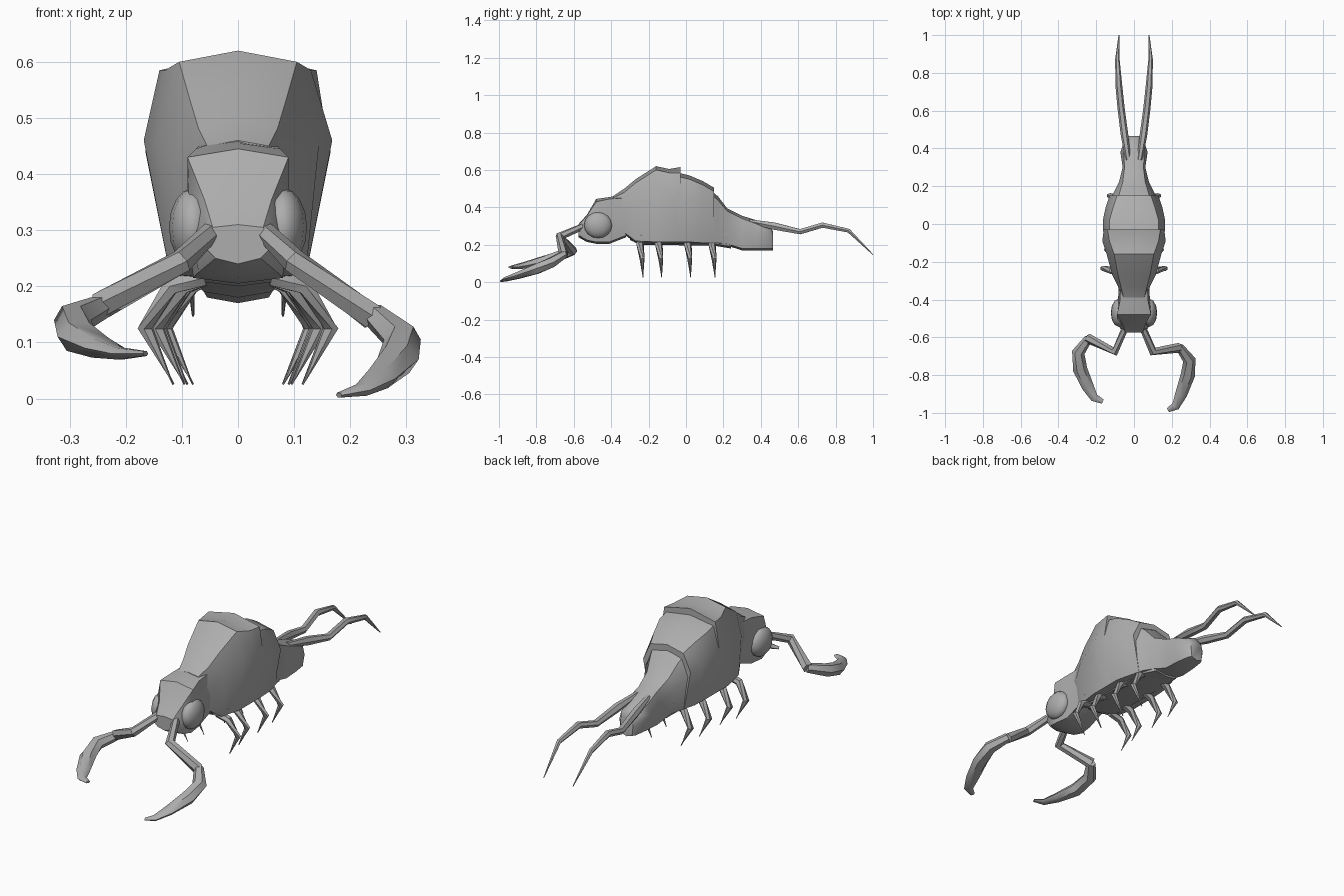
import bpy
import bmesh
import math
from mathutils import Vector

old = bpy.data.objects.get("Cube")
if old:
    bpy.data.objects.remove(old, do_unlink=True)

# One plain shell colour for the whole creature
GREY = (0.42, 0.42, 0.42, 1.0)
shell = bpy.data.materials.new("shell grey")
shell.use_nodes = True
shell.diffuse_color = GREY
shell.node_tree.nodes["Principled BSDF"].inputs["Base Color"].default_value = GREY


def skin(name, rings, sharp=40):
    """Bridge equal rings of points into a closed, capped surface."""
    bm = bmesh.new()
    loops = [[bm.verts.new(p) for p in ring] for ring in rings]
    count = len(loops[0])
    for a, b in zip(loops, loops[1:]):
        for i in range(count):
            j = (i + 1) % count
            bm.faces.new((a[i], a[j], b[j], b[i]))
    bm.faces.new(loops[0])
    bm.faces.new(loops[-1])
    bmesh.ops.recalc_face_normals(bm, faces=bm.faces)
    mesh = bpy.data.meshes.new(name)
    bm.to_mesh(mesh)
    bm.free()
    obj = bpy.data.objects.new(name, mesh)
    bpy.context.collection.objects.link(obj)
    mesh.materials.append(shell)
    bpy.ops.object.select_all(action="DESELECT")
    obj.select_set(True)
    bpy.context.view_layer.objects.active = obj
    bpy.ops.object.shade_smooth_by_angle(angle=math.radians(sharp))
    return obj


def hull(name, stations):
    """Symmetric body part; a station is y, crown z, ridge x/z, side x/z, belly x/z."""
    rings = []
    for y, crown, rx, rz, sx, sz, bx, bz in stations:
        half = [(rx, rz), (sx, sz), (bx, bz)]
        ring = [(0, y, crown)]
        ring += [(x, y, z) for x, z in half]
        ring.append((0, y, bz - 0.01))
        ring += [(-x, y, z) for x, z in reversed(half)]
        rings.append(ring)
    return skin(name, rings)


def limb(name, path, widths, heights, sides=6):
    """Tapered limb along a bent path."""
    pts = [Vector(p) for p in path]
    rings = []
    for i, p in enumerate(pts):
        before = (p - pts[i - 1]).normalized() if i else Vector()
        after = (pts[i + 1] - p).normalized() if i + 1 < len(pts) else Vector()
        along = (before + after).normalized()
        across = along.cross(Vector((0, 0, 1))).normalized()
        up = across.cross(along)
        ring = []
        for k in range(sides):
            a = math.tau * k / sides
            ring.append(p + across * widths[i] * math.cos(a) + up * heights[i] * math.sin(a))
        rings.append(ring)
    return skin(name, rings, 50)


# Head with a raised brow
hull("head", [
    (-.575, .31, .045, .305, .06, .27, .04, .25),
    (-.53, .36, .06, .355, .085, .29, .07, .225),
    (-.48, .445, .09, .43, .09, .32, .08, .215),
    (-.41, .455, .075, .445, .085, .32, .07, .215),
    (-.32, .47, .07, .45, .08, .34, .07, .25),
])

# Front back-plate with shoulder ridges
hull("front_plate", [
    (-.39, .46, .055, .45, .065, .41, .05, .30),
    (-.33, .50, .07, .48, .085, .38, .07, .265),
    (-.27, .55, .085, .53, .115, .42, .10, .22),
    (-.16, .62, .105, .60, .145, .46, .12, .215),
    (-.09, .605, .13, .585, .168, .46, .12, .215),
    (-.03, .615, .14, .585, .16, .46, .12, .215),
])

# Middle back-plate
hull("middle_plate", [
    (-.06, .59, .13, .57, .162, .45, .12, .215),
    (.02, .57, .13, .55, .165, .44, .12, .215),
    (.09, .54, .11, .52, .15, .42, .11, .21),
    (.15, .505, .09, .485, .13, .40, .095, .21),
])

# Rear back-plate sweeping down to the tail
hull("rear_plate", [
    (.12, .50, .09, .48, .13, .39, .10, .21),
    (.17, .46, .075, .44, .105, .36, .09, .21),
    (.22, .395, .06, .38, .08, .32, .07, .205),
    (.30, .355, .05, .34, .06, .28, .055, .18),
    (.38, .33, .055, .31, .072, .26, .05, .18),
    (.45, .30, .04, .28, .05, .24, .04, .18),
    (.465, .27, .03, .26, .035, .23, .03, .18),
])

# Underside the legs hang from
hull("belly", [
    (-.30, .40, .06, .36, .08, .28, .06, .235),
    (-.24, .40, .08, .36, .11, .25, .08, .21),
    (.15, .40, .08, .36, .10, .25, .08, .205),
    (.24, .34, .05, .32, .07, .26, .06, .19),
])

# Walking legs, eyes, tail feelers and their mirrored partners
LEGS = [(-.235, .165), (-.135, .145), (.02, .14), (.15, .13)]
for side, s in (("left", 1), ("right", -1)):
    for n, (y, reach) in enumerate(LEGS, 1):
        limb(f"{side}_leg_{n}",
             [(s * .06, y - .01, .215), (s * (reach - .045), y - .01, .20),
              (s * reach, y, .125), (s * (reach - .05), y + .005, .025)],
             (.02, .02, .015, .002), (.016, .017, .013, .002))

    bpy.ops.mesh.primitive_uv_sphere_add(segments=12, ring_count=8, radius=1,
                                         location=(s * .08, -.47, .305))
    eye = bpy.context.object
    eye.name = f"{side}_eye"
    eye.scale = (.043, .075, .07)
    eye.data.materials.append(shell)
    bpy.ops.object.shade_smooth_by_angle(angle=math.radians(50))

    limb(f"{side}_tail_feeler",
         [(s * .03, .34, .325), (s * .05, .47, .30), (s * .068, .61, .27),
          (s * .08, .73, .305), (s * .088, .87, .275), (s * .08, 1, .147)],
         (.014, .02, .019, .018, .012, .002), (.012, .022, .016, .016, .012, .002))

# Grasping arms, posed differently on each side
ARMS = {
    "left": ([(.045, -.545, .30), (.10, -.675, .245), (.24, -.655, .145)],
             [(.24, -.65, .15), (.293, -.72, .105), (.285, -.80, .07),
              (.25, -.90, .035), (.22, -.965, .015), (.18, -.985, .006)]),
    "right": ([(-.045, -.545, .30), (-.10, -.675, .245), (-.245, -.605, .165)],
              [(-.24, -.605, .165), (-.295, -.68, .14), (-.285, -.77, .11),
               (-.245, -.86, .09), (-.21, -.92, .08), (-.165, -.94, .08)]),
}
for side, (arm, claw) in ARMS.items():
    limb(f"{side}_arm", arm, (.018, .024, .026), (.018, .022, .026))
    limb(f"{side}_claw", claw,
         (.022, .034, .038, .032, .022, .012), (.022, .03, .03, .02, .012, .005))
